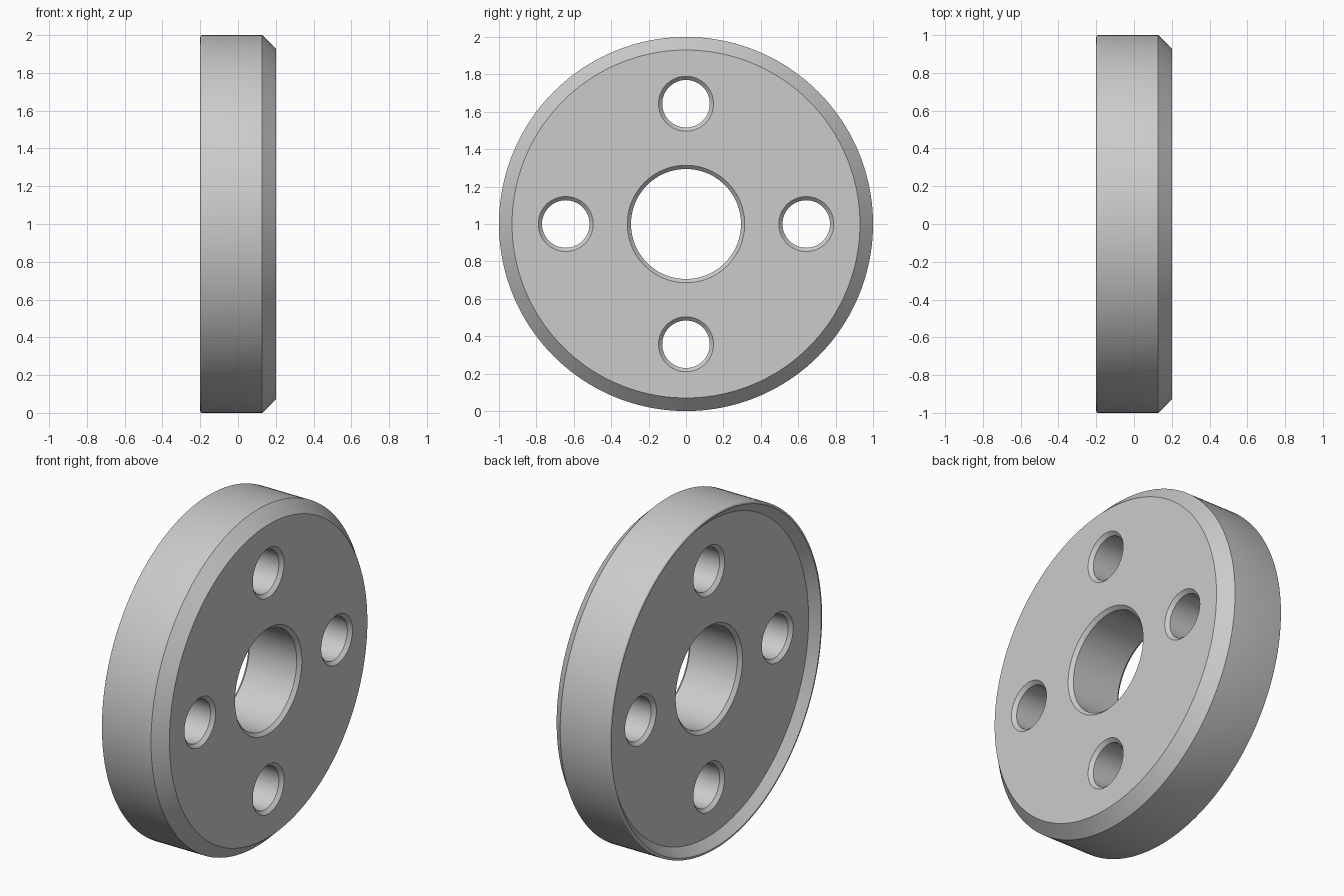
import bpy, bmesh
from math import cos, sin, pi, radians

cube = bpy.data.objects.get("Cube")
if cube:
    bpy.data.objects.remove(cube, do_unlink=True)

grey = bpy.data.materials.new("light grey")
grey.use_nodes = True
colour = (0.6, 0.6, 0.6, 1)
grey.diffuse_color = colour
grey.node_tree.nodes["Principled BSDF"].inputs["Base Color"].default_value = colour


def add_lathe(bm, profile, y=0.0, z=1.0, segments=64):
    """Turn (x, radius) points about a line along x, with capped ends."""
    rings = []
    for x, r in profile:
        rings.append([bm.verts.new((x, y + r * cos(2 * pi * i / segments),
                                    z + r * sin(2 * pi * i / segments)))
                      for i in range(segments)])
    for a, b in zip(rings, rings[1:]):
        for i in range(segments):
            j = (i + 1) % segments
            bm.faces.new((a[i], a[j], b[j], b[i]))
    bm.faces.new(rings[0])
    bm.faces.new(rings[-1])


def make_object(name, bm):
    bmesh.ops.recalc_face_normals(bm, faces=bm.faces)
    mesh = bpy.data.meshes.new(name)
    bm.to_mesh(mesh)
    bm.free()
    mesh.materials.append(grey)
    obj = bpy.data.objects.new(name, mesh)
    bpy.context.scene.collection.objects.link(obj)
    return obj


# Disc: recessed back face, rounded rim, chamfered front edge
FLOOR, FACE = -0.152, 0.2
fillet = [(-0.19 - 0.01 * cos(t), 0.99 + 0.01 * sin(t))
          for t in (k * pi / 8 for k in range(5))]
bm = bmesh.new()
add_lathe(bm, [(FLOOR, 0.935), (-0.2, 0.985)] + fillet
          + [(0.128, 1.0), (FACE, 0.93)], segments=160)
disc = make_object("disc", bm)

# Holes: one bore and four bolt holes, chamfered at both faces
C, OUT = 0.02, 0.01


def hole(bm, radius, y, z, segments):
    wide = radius + C + OUT
    add_lathe(bm, [(FLOOR - OUT, wide), (FLOOR + C, radius),
                   (FACE - C, radius), (FACE + OUT, wide)], y, z, segments)


bm = bmesh.new()
hole(bm, 0.294, 0, 1, 96)
for k in range(4):
    hole(bm, 0.127, 0.643 * cos(k * pi / 2), 1 + 0.643 * sin(k * pi / 2), 64)
cutter = make_object("hole_cutter", bm)
cutter.hide_render = True

cut = disc.modifiers.new("holes", "BOOLEAN")
cut.operation = "DIFFERENCE"
cut.solver = "EXACT"
cut.object = cutter

bpy.ops.object.select_all(action="DESELECT")
disc.select_set(True)
bpy.context.view_layer.objects.active = disc
bpy.ops.object.modifier_apply(modifier=cut.name)
bpy.data.objects.remove(cutter, do_unlink=True)
bpy.ops.object.shade_smooth_by_angle(angle=radians(30))
